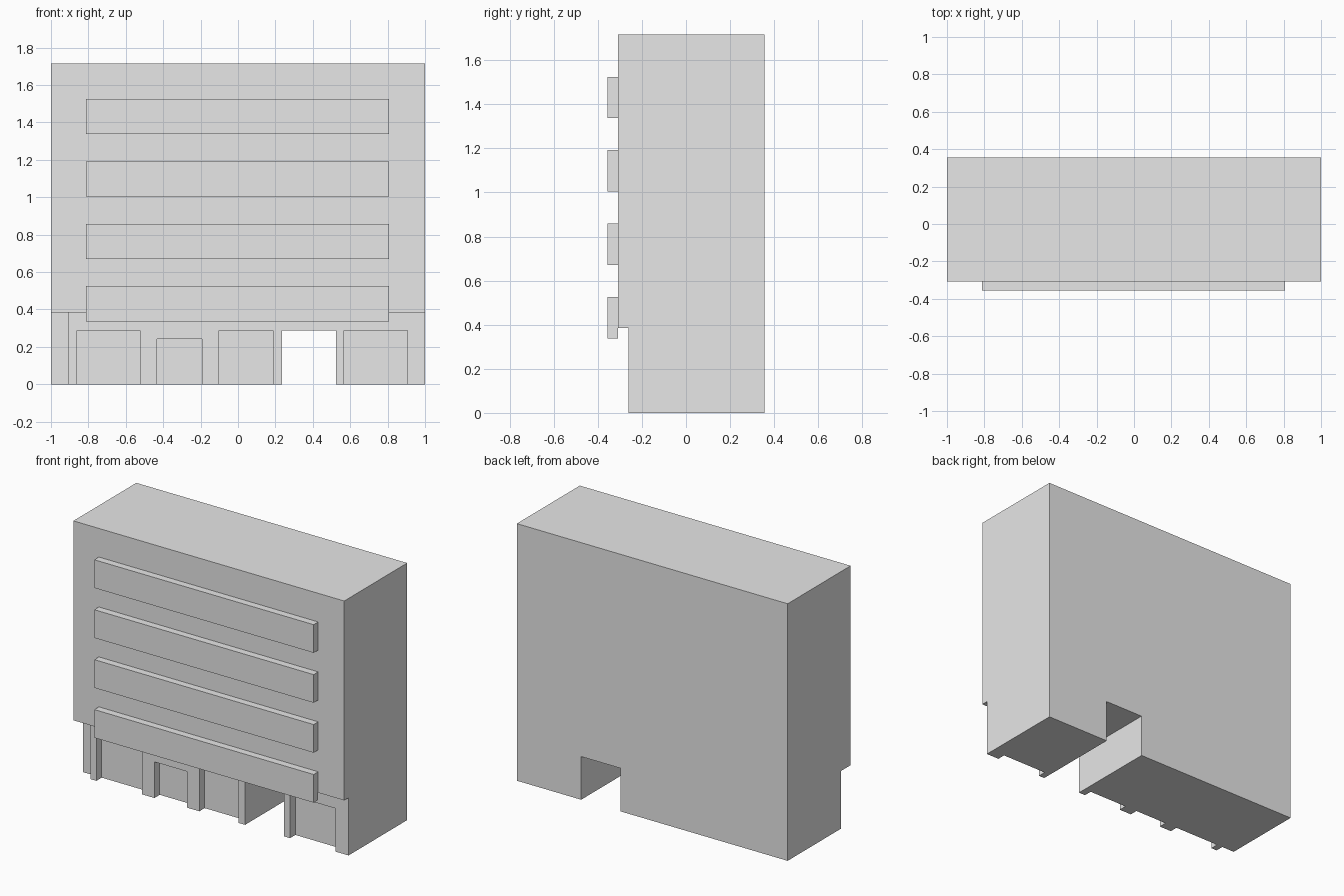
import bpy

cube = bpy.data.objects.get("Cube")
if cube:
    bpy.data.objects.remove(cube, do_unlink=True)

concrete = bpy.data.materials.new("plain_grey")
concrete.use_nodes = True
concrete.diffuse_color = (0.8, 0.8, 0.8, 1)
concrete.node_tree.nodes["Principled BSDF"].inputs["Base Color"].default_value = (0.8, 0.8, 0.8, 1)


def box(name, x, y, z):
    """Box spanning the given (low, high) range on each axis."""
    spans = (x, y, z)
    bpy.ops.mesh.primitive_cube_add(size=1)
    ob = bpy.context.object
    ob.name = ob.data.name = name
    for v in ob.data.vertices:
        v.co = [(a + b) / 2 + c * (b - a) for c, (a, b) in zip(v.co, spans)]
    ob.data.materials.append(concrete)
    return ob


def carve(target, x, y, z):
    """Cut a box-shaped space out of the target."""
    cutter = box("cutter", x, y, z)
    cutter.hide_render = True
    mod = target.modifiers.new("carve", "BOOLEAN")
    mod.operation = "DIFFERENCE"
    mod.solver = "EXACT"
    mod.object = cutter
    bpy.context.view_layer.objects.active = target
    bpy.ops.object.modifier_apply(modifier=mod.name)
    bpy.data.objects.remove(cutter, do_unlink=True)


FRONT, BACK = -0.308, 0.356
PIER_FRONT, BAY_FRONT = -0.262, -0.206
HEIGHT, STOREY = 1.716, 0.385
BELOW, OUT = -0.2, -0.6

# Main block with the ground floor set back beneath the upper storeys
building = box("building", (-1, 1), (FRONT, BACK), (0, HEIGHT))
carve(building, (-1.2, 1.2), (OUT, PIER_FRONT), (BELOW, STOREY))

# Deeper setback at the right-hand corner
carve(building, (-1.2, -0.905), (OUT, BAY_FRONT), (BELOW, STOREY))

# Recessed shop bays and doorway: left edge, right edge, height
for x0, x1, top in ((-0.862, -0.525, 0.288), (-0.434, -0.193, 0.241),
                    (-0.102, 0.187, 0.288), (0.568, 0.905, 0.288)):
    carve(building, (x0, x1), (OUT, BAY_FRONT), (BELOW, top))

# Passage right through the building
carve(building, (0.236, 0.525), (OUT, 0.6), (BELOW, 0.288))

# One long balcony per upper storey
for i in range(4):
    z = 0.337 + i / 3
    box(f"balcony_{i + 1}", (-0.812, 0.808), (-0.356, FRONT), (z, z + 0.188))
